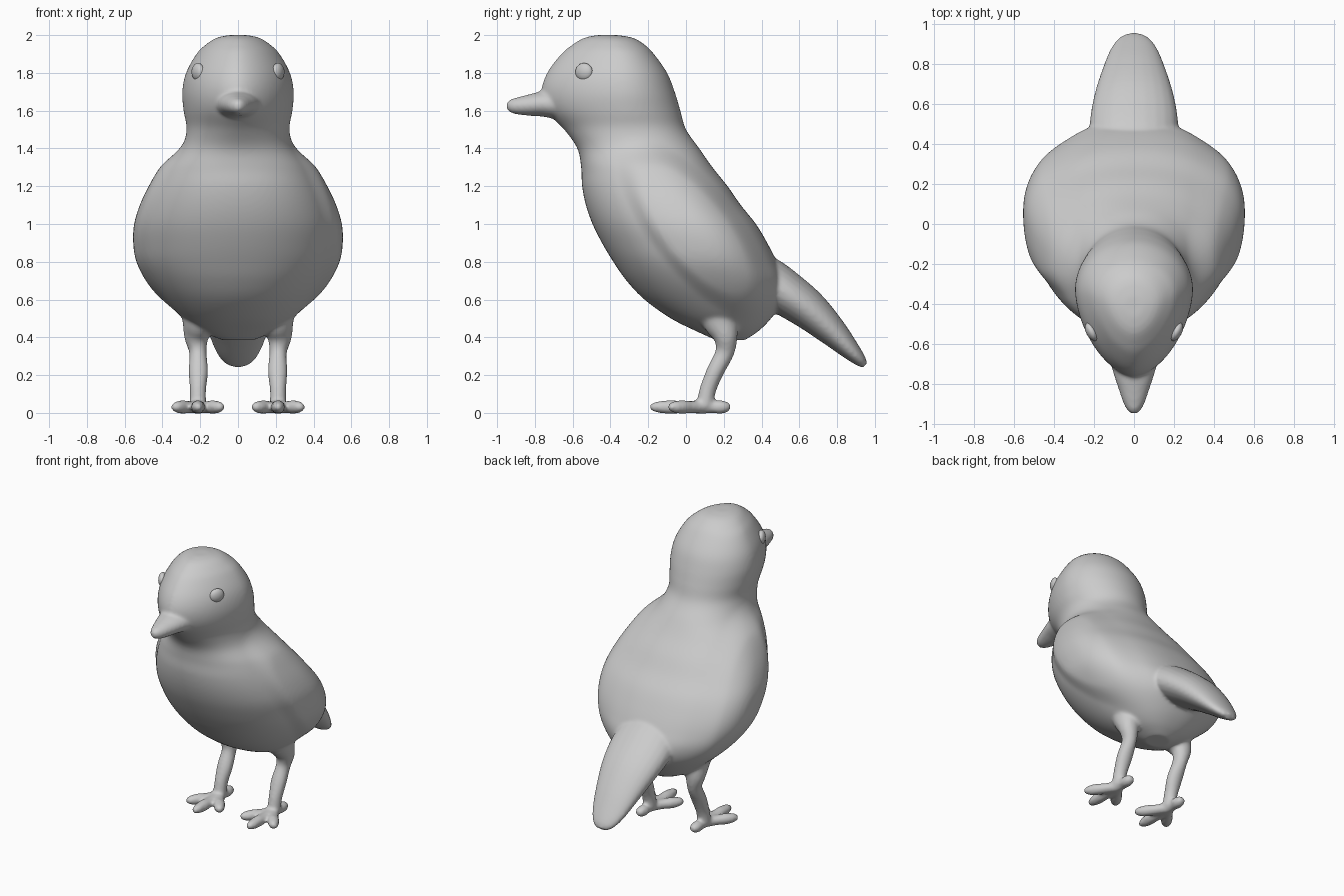
import bpy, bmesh, math
from mathutils import Vector

if "Cube" in bpy.data.objects:
    bpy.data.objects.remove(bpy.data.objects["Cube"])

SEG = 96
bm = bmesh.new()


def spow(v, n):
    return math.copysign(abs(v) ** (2 / n), v)


def smoothstep(a, b, v):
    t = min(max((v - a) / (b - a), 0), 1)
    return t * t * (3 - 2 * t)


def refine(rows, steps):
    """Catmull-Rom interpolation of station rows."""
    out = []
    last = len(rows) - 1
    for i in range(last):
        p = [rows[min(max(i + k, 0), last)] for k in (-1, 0, 1, 2)]
        for j in range(steps):
            t = j / steps
            out.append([.5 * (2 * b + (c - a) * t + (2 * a - 5 * b + 4 * c - d) * t * t
                              + (3 * b - a - 3 * c + d) * t ** 3) for a, b, c, d in zip(*p)])
    return out + [list(rows[-1])]


def skin(rings):
    """Closed shell through a list of rings of points."""
    vs = [[bm.verts.new(p) for p in r] for r in rings]
    n = len(vs[0])
    for a, b in zip(vs, vs[1:]):
        for i in range(n):
            j = (i + 1) % n
            bm.faces.new((a[i], a[j], b[j], b[i]))
    bm.faces.new(vs[0][::-1])
    bm.faces.new(vs[-1])


def tube(stations):
    """Elliptical tube: stations are (x, y, z, half width, half height)."""
    stations = refine(stations, 4)
    pts = [Vector(s[:3]) for s in stations]
    rings = []
    for i, s in enumerate(stations):
        t = (pts[min(i + 1, len(pts) - 1)] - pts[max(i - 1, 0)]).normalized()
        up = Vector((1, 0, 0)).cross(t).normalized()
        side = t.cross(up)
        rings.append([pts[i] + side * s[3] * math.cos(a) + up * s[4] * math.sin(a)
                      for a in (2 * math.pi * k / 24 for k in range(24))])
    skin(rings)


def wing_bulge(y, z):
    """Thickness of the folded wing lying on the flank, seen from the side."""
    dy, dz = y - .05, z - .97
    u, v = (dy * .62 - dz * .78) / .56, (dy * .78 + dz * .62) / .215
    return .028 * (1 - smoothstep(.72, 1.08, math.hypot(u, v)))


# Head and torso: (z, front y, widest y, back y, half width)
torso = [
    (2.00, -.47, -.41, -.36, .05), (1.985, -.54, -.39, -.28, .115),
    (1.95, -.60, -.37, -.22, .17), (1.90, -.66, -.35, -.17, .22),
    (1.80, -.735, -.34, -.10, .275), (1.70, -.765, -.33, -.06, .295),
    (1.60, -.74, -.32, -.03, .288), (1.50, -.645, -.30, .00, .272),
    (1.40, -.575, -.25, .07, .30), (1.30, -.555, -.18, .14, .385),
    (1.20, -.55, -.11, .22, .445), (1.10, -.53, -.04, .29, .492),
    (1.00, -.495, .02, .37, .522), (.90, -.445, .07, .43, .527),
    (.80, -.385, .10, .48, .51), (.70, -.315, .13, .52, .46),
    (.60, -.22, .16, .515, .385), (.50, -.08, .19, .45, .29),
    (.43, .06, .21, .38, .19), (.385, .16, .23, .31, .08)]
rings = []
for z, yf, ym, yb, w in refine(torso, 5):
    body = 1 - smoothstep(1.35, 1.6, z)
    ring = []
    for k in range(SEG):
        a = 2 * math.pi * k / SEG
        back = math.sin(a) > 0
        n = 2 + .25 * body if back else 1.7 + .45 * body
        y = ym + spow(math.sin(a), n) * ((yb - ym) if back else (ym - yf))
        x = w * spow(math.cos(a), n)
        x += wing_bulge(y, z) * smoothstep(.2, .6, abs(math.cos(a))) * math.copysign(1, x)
        ring.append((x, y, z))
    rings.append(ring)
skin(rings)

# Tail
tube([(0, .30, .76, .20, .12), (0, .42, .70, .22, .13), (0, .53, .632, .22, .12),
      (0, .65, .545, .198, .105), (0, .77, .435, .16, .08), (0, .87, .332, .12, .052),
      (0, .925, .275, .08, .032), (0, .947, .25, .04, .016)])

# Beak
tube([(0, -.66, 1.635, .13, .085), (0, -.76, 1.635, .10, .067), (0, -.82, 1.63, .08, .058),
      (0, -.89, 1.625, .056, .046), (0, -.93, 1.625, .036, .034), (0, -.95, 1.625, .016, .016)])

for s in (-1, 1):
    # Leg
    tube([(s * .20, .17, .58, .11, .12), (s * .21, .185, .48, .085, .095),
          (s * .22, .21, .40, .065, .064), (s * .212, .205, .32, .046, .05),
          (s * .21, .155, .22, .052, .046), (s * .212, .115, .12, .043, .044),
          (s * .212, .10, .035, .045, .045)])
    # Toes: three forward, one back
    for dx, y in ((0, -.19), (.13, -.09), (-.13, -.09), (0, .235)):
        x0, y0 = s * .212, .09
        tube([(x0 + dx * t, y0 + (y - y0) * t, .031, r, r * .95)
              for t, r in ((0, .038), (.35, .034), (.6, .038), (.85, .032), (1, .016))])

bmesh.ops.recalc_face_normals(bm, faces=bm.faces)
mesh = bpy.data.meshes.new("bird_body")
bm.to_mesh(mesh)
bm.free()
bird = bpy.data.objects.new("bird_body", mesh)
bpy.context.collection.objects.link(bird)

# Fuse the parts into one soft skin
rm = bird.modifiers.new("fuse", 'REMESH')
rm.mode = 'VOXEL'
rm.voxel_size = .011
rm.use_smooth_shade = True
sm = bird.modifiers.new("soften", 'SMOOTH')
sm.factor = .5
sm.iterations = 7

# Eyes
for s, name in ((-1, "right_eye"), (1, "left_eye")):
    bpy.ops.mesh.primitive_uv_sphere_add(segments=24, ring_count=16, radius=1,
                                         location=(s * .212, -.54, 1.805),
                                         rotation=(0, 0, s * math.radians(-28)))
    eye = bpy.context.object
    eye.name = name
    eye.scale = (.028, .05, .047)
    bpy.ops.object.shade_smooth()
